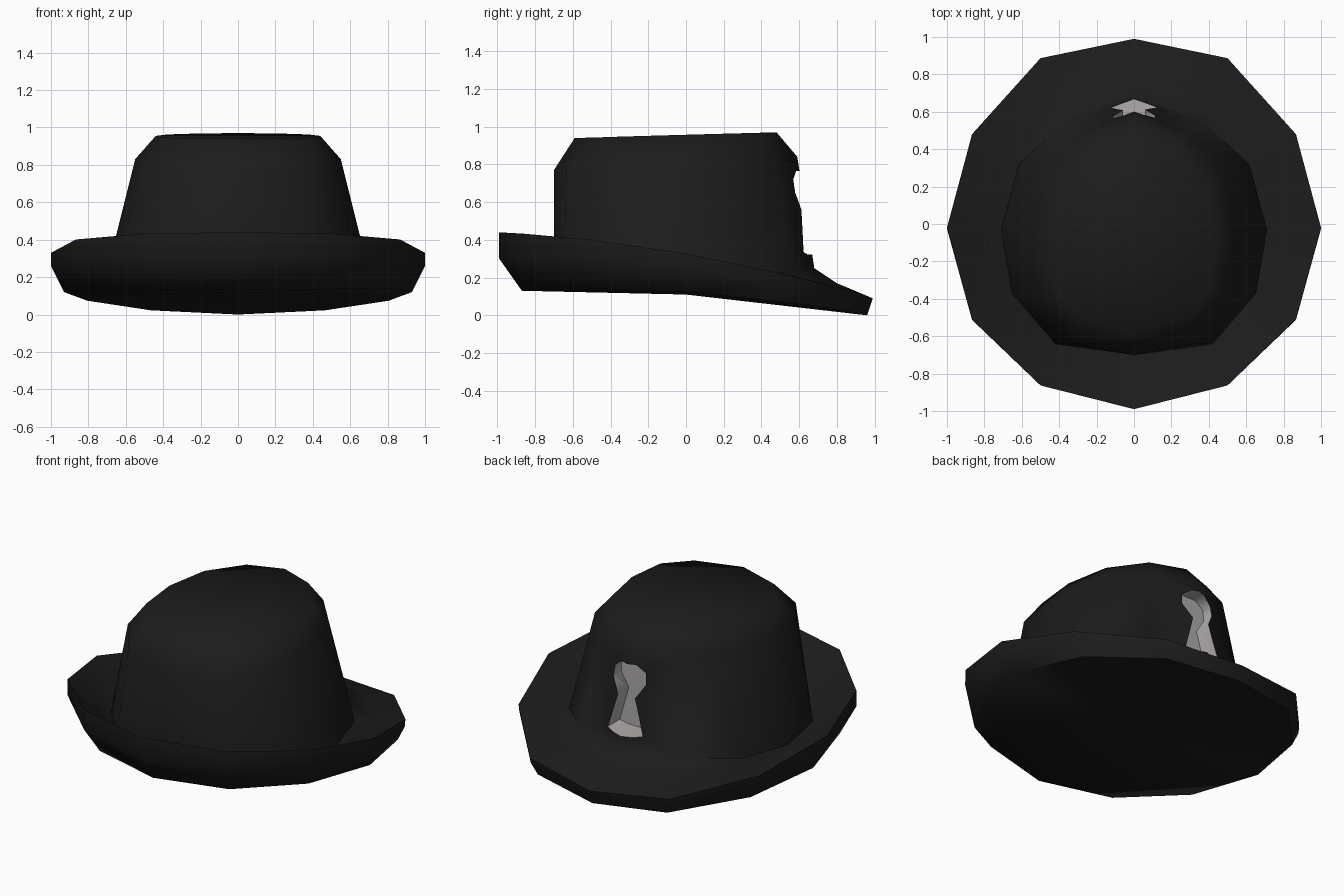
import bpy, bmesh, math

if "Cube" in bpy.data.objects:
    bpy.data.objects.remove(bpy.data.objects["Cube"], do_unlink=True)

SIDES = 12


def material(name, rgb):
    m = bpy.data.materials.new(name)
    m.use_nodes = True
    m.diffuse_color = (*rgb, 1)
    m.node_tree.nodes["Principled BSDF"].inputs["Base Color"].default_value = (*rgb, 1)
    return m


def mesh_object(name, bm, mat):
    bmesh.ops.recalc_face_normals(bm, faces=bm.faces)
    mesh = bpy.data.meshes.new(name)
    bm.to_mesh(mesh)
    bm.free()
    mesh.materials.append(mat)
    obj = bpy.data.objects.new(name, mesh)
    bpy.context.collection.objects.link(obj)
    return obj


def ring(bm, rx, y_front, y_back, z_front, z_side, z_back, widen=1.0, front=1.0, back=1.0):
    """Oval ring whose height curves from front, past the sides, to the back.
    widen squares off the front half; front and back move the corners
    beside the middle vertex along y."""
    slope = (z_back - z_front) / 2
    bend = (z_back + z_front) / 2 - z_side
    verts = []
    for i in range(SIDES):
        a = math.tau * i / SIDES
        s, c = math.sin(a), math.cos(a)
        corner = 0.4 < abs(c) < 0.6
        x = rx * c
        reach = s * (y_back - y_front) / 2
        if s < -0.1:
            x *= widen if corner else 1 + (widen - 1) / 3
        if corner:
            reach *= front if s < 0 else back
        y = (y_front + y_back) / 2 + reach - 0.02 * c * c
        verts.append(bm.verts.new((x, y, z_side + slope * s + bend * s * s)))
    return verts


black = material("black felt", (0.0115, 0.0115, 0.0115))
grey = material("warm grey lining", (0.43, 0.41, 0.405))

# Hat: brim underside, rolled brim edge, brim top, crown wall and crown top
rings = [
    (0.93, -0.87, 0.96, 0.13, 0.12, 0.0, 1.0, 1.0, 1.03),
    (1.0, -0.99, 0.98, 0.30, 0.26, 0.06, 1.0, 1.0, 1.04),
    (1.0, -0.99, 0.99, 0.44, 0.33, 0.09, 1.0, 1.0, 1.04),
    (0.86, -0.85, 0.80, 0.33, 0.25, 0.17),
    (0.71, -0.70, 0.68, 0.23, 0.19, 0.25, 1.18, 1.05, 0.96),
    (0.55, -0.70, 0.59, 0.77, 0.83, 0.84, 1.25, 1.03, 0.97),
    (0.44, -0.59, 0.48, 0.94, 0.955, 0.97, 1.30, 0.94, 1.0),
]
bm = bmesh.new()
loops = [ring(bm, *r) for r in rings]
for low, high in zip(loops, loops[1:]):
    for i in range(SIDES):
        j = (i + 1) % SIDES
        bm.faces.new((low[i], low[j], high[j], high[i]))
bm.faces.new(loops[-1])
# Underside as a fan, so that it follows the curve of the brim
hub = bm.verts.new((0, 0, 0.11))
for i in range(SIDES):
    bm.faces.new((hub, loops[0][(i + 1) % SIDES], loops[0][i]))
hat = mesh_object("hat", bm, black)

# Keyhole recess in the back of the crown, lined in grey
half = [(0.07, 0.322), (0.125, 0.335), (0.06, 0.56), (0.115, 0.65), (0.11, 0.72), (0.05, 0.765)]
outline = half + [(-x, z) for x, z in reversed(half)]
bm = bmesh.new()
face = bm.faces.new([bm.verts.new((x, 0.5, z)) for x, z in outline])
wall = bmesh.ops.extrude_face_region(bm, geom=[face])["geom"]
bmesh.ops.translate(bm, vec=(0, 0.4, 0),
                    verts=[g for g in wall if isinstance(g, bmesh.types.BMVert)])
cutter = mesh_object("keyhole_cutter", bm, grey)
cutter.hide_render = True

cut = hat.modifiers.new("keyhole", 'BOOLEAN')
cut.operation = 'DIFFERENCE'
cut.solver = 'EXACT'
cut.material_mode = 'TRANSFER'
cut.object = cutter

bpy.ops.object.select_all(action='DESELECT')
hat.select_set(True)
bpy.context.view_layer.objects.active = hat
bpy.ops.object.modifier_apply(modifier=cut.name)
bpy.data.objects.remove(cutter, do_unlink=True)

# Soft felt surfaces with crisp rim and keyhole edges
bpy.ops.object.shade_smooth_by_angle(angle=math.radians(61))
